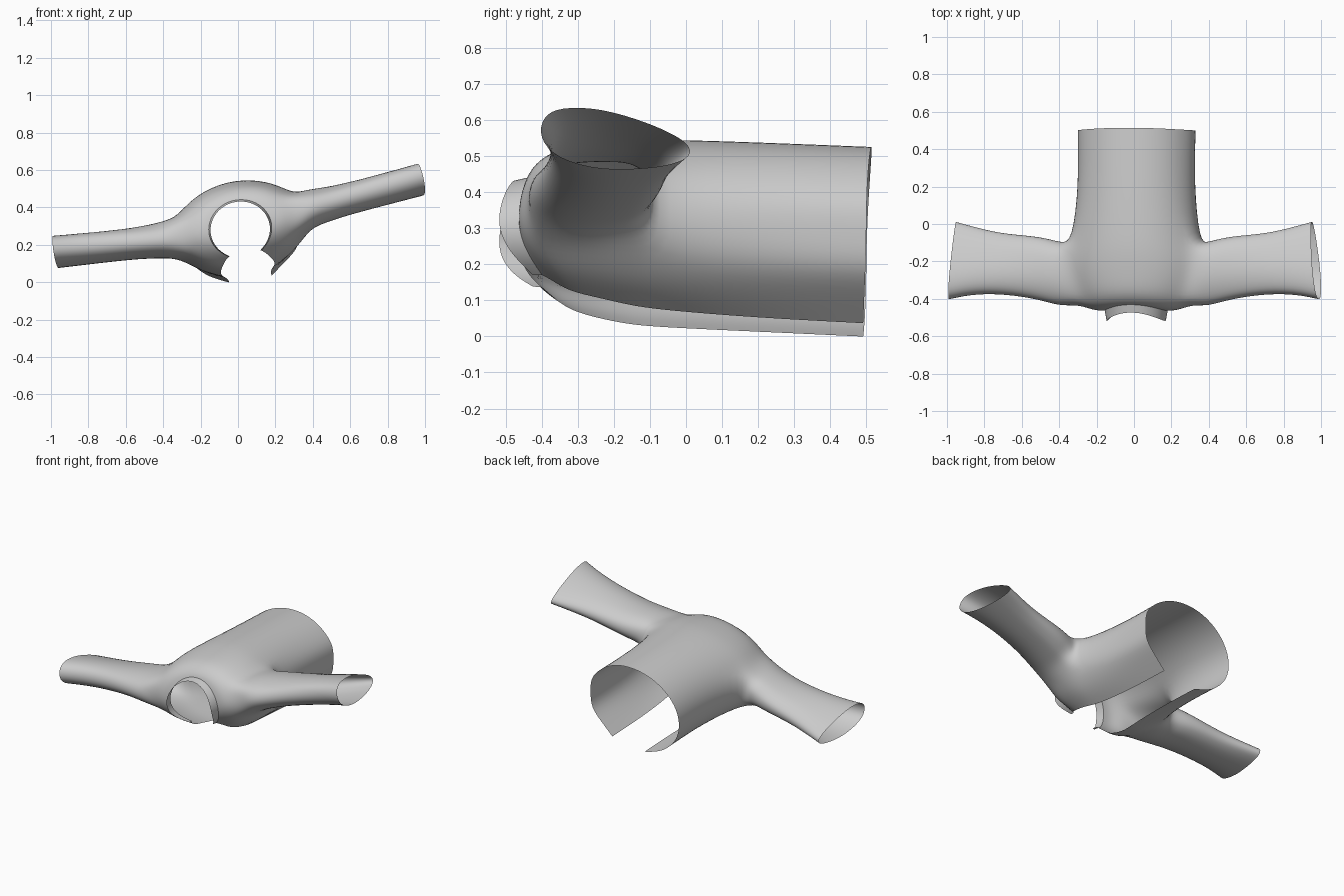
import bpy, bmesh
from math import sin, cos, pi, atan2, radians

if "Cube" in bpy.data.objects:
    bpy.data.objects.remove(bpy.data.objects["Cube"])

TILT = radians(11)      # the garment leans to one side
COLS = 16               # cells around the open torso arc


def arc_row(bm, y_top, y_side, y_bot, cx, cz, rx, rz, gap, fold=0.0):
    """Open elliptical arc from the left opening edge, over the back, to the right edge."""
    row = []
    for i in range(COLS + 1):
        t = (2 * i / COLS - 1) * (pi - gap)
        r = 1 + (fold * (-1) ** i if i > COLS - 5 else 0)   # pleats by the right edge
        u, v = rx * sin(t) * r, rz * cos(t) * r
        c2 = cos(t) ** 2
        y = y_side + c2 * ((y_top if cos(t) > 0 else y_bot) - y_side)
        row.append(bm.verts.new((cx + u * cos(TILT) - v * sin(TILT), y,
                                 cz + u * sin(TILT) + v * cos(TILT))))
    return row


def skin(bm, a, b, closed=False, skip=()):
    n = len(a)
    for i in range(n if closed else n - 1):
        if i not in skip:
            k = (i + 1) % n
            bm.faces.new((a[i], a[k], b[k], b[i]))


def finish(bm, name):
    bmesh.ops.delete(bm, geom=[v for v in bm.verts if not v.link_faces], context='VERTS')
    bmesh.ops.recalc_face_normals(bm, faces=bm.faces)
    me = bpy.data.meshes.new(name)
    bm.to_mesh(me)
    bm.free()
    me.shade_smooth()
    ob = bpy.data.objects.new(name, me)
    bpy.context.collection.objects.link(ob)
    sub = ob.modifiers.new("smooth", 'SUBSURF')
    sub.levels = sub.render_levels = 2
    sub.boundary_smooth = 'PRESERVE_CORNERS'
    return ob


# Torso: rows from hem to neck (y top, side, bottom, centre x, centre z, rx, rz, gap, fold)
neck = (-0.43, -0.465, -0.375, 0.012, 0.286, 0.172, 0.158, 0.54)
rows_def = [
    (0.515, 0.50, 0.49, 0.016, 0.264, 0.325, 0.264, 0.36, 0.03),
    (0.20, 0.20, 0.20, 0.014, 0.277, 0.318, 0.264, 0.36, 0.02),
    (-0.08, -0.09, -0.08, 0.01, 0.288, 0.350, 0.260, 0.37),
    (-0.18, -0.18, -0.16, 0.01, 0.290, 0.372, 0.252, 0.39),
    (-0.28, -0.30, -0.23, 0.01, 0.292, 0.365, 0.238, 0.42),
    (-0.37, -0.435, -0.30, 0.01, 0.293, 0.310, 0.220, 0.46),
    (-0.42, -0.465, -0.345, 0.01, 0.290, 0.230, 0.180, 0.51),
    neck,
]
bm = bmesh.new()
rows = [arc_row(bm, *d) for d in rows_def]
mid = COLS // 2
LO, HI, R0, R1 = 3, 6, 2, 5         # armhole columns (from the back centre) and rows
armhole = set(range(mid + LO, mid + HI)) | set(range(mid - HI, mid - LO))
for j in range(len(rows) - 1):
    skin(bm, rows[j], rows[j + 1], skip=armhole if R0 <= j < R1 else ())

# Sleeves: flattened rings grown from each armhole
# (distance out, front y, back y, half thickness)
sleeve_rings = [
    (0.385, -0.438, -0.098, 0.100),
    (0.46, -0.418, -0.075, 0.092),
    (0.56, -0.392, -0.060, 0.084),
    (0.72, -0.372, -0.048, 0.081),
    (0.86, -0.377, -0.015, 0.080),
    (0.970, -0.402, 0.015, 0.079),
]
for s, z0, slope in ((1, 0.398, 0.25), (-1, 0.225, -0.125)):
    a, b = mid + s * LO, mid + s * HI
    loop = ([rows[R0][c] for c in range(a, b, s)] + [rows[r][b] for r in range(R0, R1)] +
            [rows[R1][c] for c in range(b, a, -s)] + [rows[r][a] for r in range(R1, R0, -1)])
    ys = [v.co.y for v in loop]
    zs = [v.co.z for v in loop]
    yc, zc = (min(ys) + max(ys)) / 2, (min(zs) + max(zs)) / 2
    yh, zh = (max(ys) - min(ys)) / 2, (max(zs) - min(zs)) / 2
    angles = [atan2((v.co.z - zc) / zh, (v.co.y - yc) / yh) for v in loop]
    prev = loop
    for x, yf, yb, h in sleeve_rings:
        ring = []
        k = max(0, (x - 0.43) / 0.545)
        for t in angles:
            dz = 1.05 * h * sin(t) * (1 - 0.4 * k * cos(t))
            y = (yf + yb) / 2 + 1.05 * (yb - yf) / 2 * cos(t)
            px = x - slope * s * s * dz - 0.02 * k * cos(t)
            z = z0 + slope * (x - 0.4) + dz - 0.03 * k * cos(t)
            ring.append(bm.verts.new((s * px, y, z)))
        skin(bm, prev, ring, closed=True)
        prev = ring
finish(bm, "jacket_body_and_sleeves")

# Collar: narrow band standing up from the neck edge
bm = bmesh.new()
base = arc_row(bm, *neck)
rim = arc_row(bm, -0.472, -0.52, -0.39, 0.012, 0.282, 0.162, 0.152, 0.54)
skin(bm, base, rim)
finish(bm, "collar_band")
